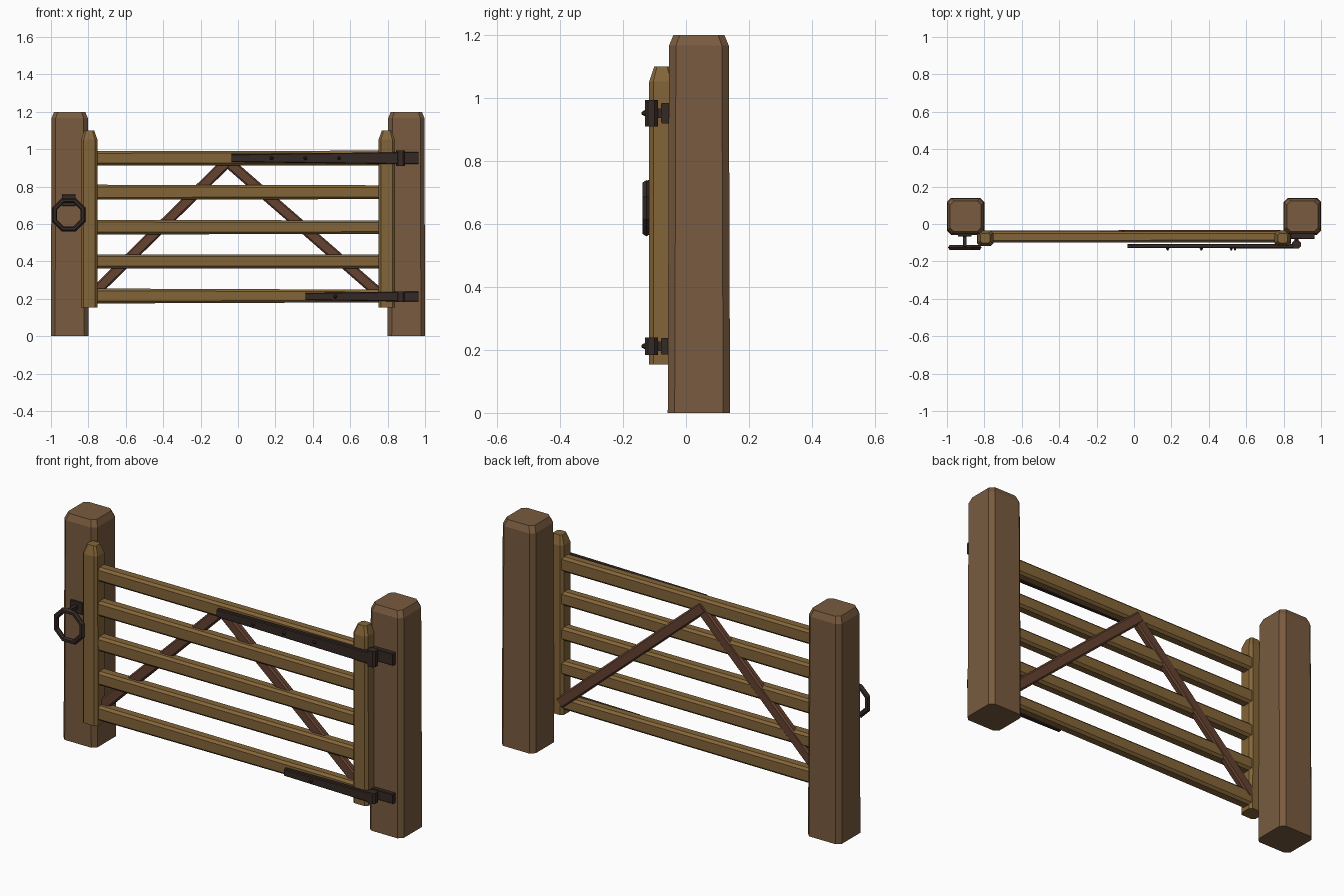
import bpy, bmesh, math
from mathutils import Vector, Matrix

if "Cube" in bpy.data.objects:
    bpy.data.objects.remove(bpy.data.objects["Cube"])


def material(name, rgb):
    m = bpy.data.materials.new(name)
    m.diffuse_color = (*rgb, 1)
    m.use_nodes = True
    m.node_tree.nodes["Principled BSDF"].inputs["Base Color"].default_value = m.diffuse_color
    return m


POST = material("post_wood", (0.19, 0.105, 0.05))
WOOD = material("gate_wood", (0.23, 0.13, 0.04))
BRACE = material("brace_wood", (0.13, 0.055, 0.03))
IRON = material("dark_iron", (0.035, 0.022, 0.018))


def finish(name, bm, mat):
    bmesh.ops.recalc_face_normals(bm, faces=bm.faces)
    me = bpy.data.meshes.new(name)
    bm.to_mesh(me)
    bm.free()
    me.materials.append(mat)
    ob = bpy.data.objects.new(name, me)
    bpy.context.collection.objects.link(ob)
    return ob


def beam(name, start, end, sections, mat, side=Vector((0, 1, 0))):
    """Chamfered beam; sections are (fraction, half_u, half_side, chamfer)."""
    a, b = Vector(start), Vector(end)
    d = (b - a).normalized()
    u = side.cross(d).normalized()
    bm = bmesh.new()
    rings = []
    for t, hu, hs, c in sections:
        pts = [(hu - c, -hs), (hu, c - hs), (hu, hs - c), (hu - c, hs),
               (c - hu, hs), (-hu, hs - c), (-hu, c - hs), (c - hu, -hs)]
        rings.append([bm.verts.new(a.lerp(b, t) + u * p + side * q) for p, q in pts])
    for r, s in zip(rings, rings[1:]):
        for i in range(8):
            j = (i + 1) % 8
            bm.faces.new((r[i], r[j], s[j], s[i]))
    bm.faces.new(rings[0])
    bm.faces.new(rings[-1])
    return finish(name, bm, mat)


def plate(name, x0, x1, y0, y1, z0, z1, mat, c=0.006):
    """Chamfered box running along x."""
    y, z = (y0 + y1) / 2, (z0 + z1) / 2
    h = (z1 - z0) / 2
    return beam(name, (x0, y, z), (x1, y, z),
                [(0, h, (y1 - y0) / 2, c), (1, h, (y1 - y0) / 2, c)], mat)


def cone(name, loc, r1, r2, depth, mat, sides=6):
    """Short stud pointing to -y."""
    bm = bmesh.new()
    bmesh.ops.create_cone(bm, cap_ends=True, segments=sides, radius1=r1, radius2=r2, depth=depth,
                          matrix=Matrix.Translation(loc) @ Matrix.Rotation(math.pi / 2, 4, 'X'))
    return finish(name, bm, mat)


# Posts and gate stiles
for s, side in ((-1, "left"), (1, "right")):
    beam(side + "_post", (s * 0.9, 0.041, 0), (s * 0.9, 0.041, 1.2),
         [(0, 0.1, 0.099, 0.022), (0.972, 0.097, 0.095, 0.022), (1, 0.083, 0.081, 0.02)], POST)
    beam(side + "_stile", (s * 0.795, -0.076, 0.153), (s * 0.795, -0.076, 1.1),
         [(0, 0.044, 0.041, 0.013), (0.95, 0.043, 0.041, 0.013), (1, 0.026, 0.025, 0.009)], WOOD)

# Five horizontal rails
for i, (z, ha, hb) in enumerate([(0.215, 0.04, 0.034), (0.4, 0.037, 0.037), (0.583, 0.039, 0.036),
                                 (0.77, 0.04, 0.037), (0.952, 0.038, 0.04)]):
    beam("rail_%d" % (i + 1), (-0.775, -0.069, z), (0.775, -0.069, z),
         [(0, ha, 0.031, 0.012), (1, hb, 0.029, 0.012)], WOOD)

# Diagonal braces on the back of the rails
for name, a, b, y in (("left_brace", (-0.765, 0.235), (-0.045, 0.945), -0.054),
                      ("right_brace", (0.77, 0.215), (-0.07, 0.945), -0.052)):
    beam(name, (a[0], y, a[1]), (b[0], y, b[1]),
         [(0, 0.029, 0.019, 0.008), (1, 0.029, 0.019, 0.008)], BRACE)

# Hinges: tapered strap, knuckle, post plate and studs
for name, x0, z, tip, root, kn, studs in (
        ("top", -0.035, 0.952, 0.021, 0.032, 0.042, (0.18, 0.36, 0.54)),
        ("bottom", 0.36, 0.212, 0.019, 0.026, 0.028, (0.52,))):
    beam(name + "_hinge_strap", (x0, -0.118, z), (0.86, -0.118, z),
         [(0, tip, 0.011, 0.004), (1, root, 0.012, 0.004)], IRON)
    beam(name + "_hinge_knuckle", (0.868, -0.11, z - kn), (0.868, -0.11, z + kn),
         [(0, 0.024, 0.021, 0.011), (1, 0.024, 0.021, 0.011)], IRON)
    plate(name + "_hinge_plate", 0.84, 0.965, -0.08, -0.05, z - root, z + root, IRON, 0.003)
    plate(name + "_hinge_pin", 0.858, 0.88, -0.1, -0.07, z - 0.015, z + 0.015, IRON)
    for x in studs:
        cone(name + "_hinge_stud", (x, -0.133, z), 0.013, 0.004, 0.016, IRON)

# Latch plate, pin and octagonal ring
plate("latch_plate", -0.94, -0.87, -0.066, -0.05, 0.695, 0.757, IRON, 0.003)
plate("latch_pin", -0.915, -0.895, -0.125, -0.06, 0.72, 0.74, IRON)
bm = bmesh.new()
loops = []
for i in range(8):
    a = math.radians(22.5 + 45 * i)
    section = [(0.088, -0.138), (0.097, -0.126), (0.088, -0.113),
               (0.075, -0.113), (0.068, -0.126), (0.075, -0.138)]
    loops.append([bm.verts.new((-0.905 + r * math.cos(a), y, 0.65 + r * math.sin(a)))
                  for r, y in section])
for i in range(8):
    r, s = loops[i], loops[(i + 1) % 8]
    for k in range(6):
        m = (k + 1) % 6
        bm.faces.new((r[k], r[m], s[m], s[k]))
finish("latch_ring", bm, IRON)
